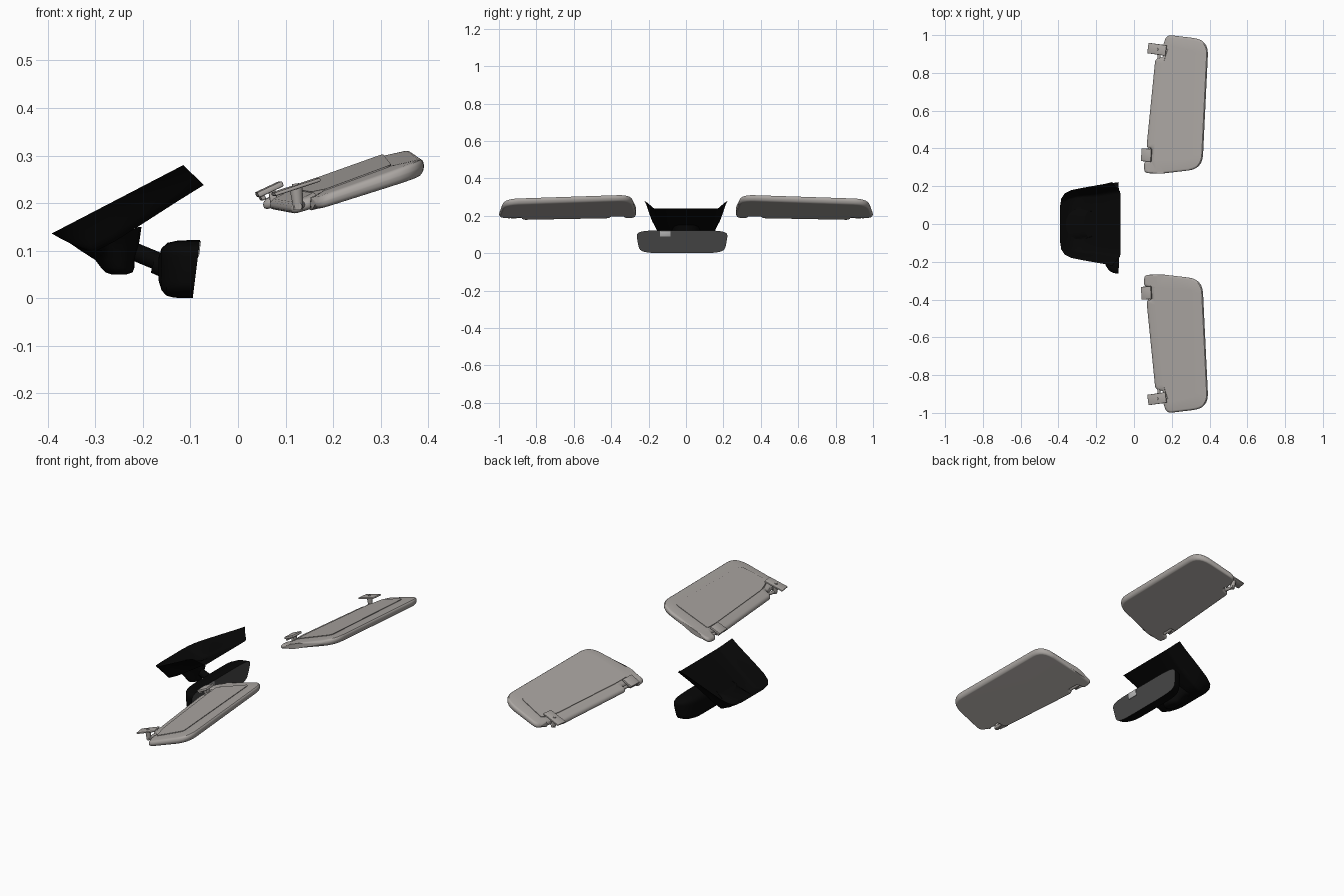
import bpy, bmesh, math
from mathutils import Vector, Matrix

if "Cube" in bpy.data.objects:
    bpy.data.objects.remove(bpy.data.objects["Cube"])


def material(name, r, g, b):
    m = bpy.data.materials.new(name)
    m.diffuse_color = (r, g, b, 1)
    m.use_nodes = True
    m.node_tree.nodes["Principled BSDF"].inputs["Base Color"].default_value = m.diffuse_color
    return m


GREY = material("warm_grey", 0.40, 0.375, 0.355)
BLACK = material("black_plastic", 0.002, 0.002, 0.002)
GLASS = material("mirror_dark_grey", 0.062, 0.062, 0.062)
WHITE = material("sensor_light_grey", 0.48, 0.48, 0.48)


def finish(bm, name, *mats, angle=40):
    bmesh.ops.recalc_face_normals(bm, faces=bm.faces)
    me = bpy.data.meshes.new(name)
    bm.to_mesh(me)
    bm.free()
    ob = bpy.data.objects.new(name, me)
    bpy.context.collection.objects.link(ob)
    for m in mats:
        me.materials.append(m)
    bpy.ops.object.select_all(action='DESELECT')
    bpy.context.view_layer.objects.active = ob
    ob.select_set(True)
    bpy.ops.object.shade_smooth_by_angle(angle=math.radians(angle))
    return ob


def loft(rings, closed=True, caps=True):
    bm = bmesh.new()
    rows = [[bm.verts.new(p) for p in r] for r in rings]
    n = len(rows[0])
    for a, b in zip(rows, rows[1:]):
        for i in range(n if closed else n - 1):
            j = (i + 1) % n
            bm.faces.new((a[i], a[j], b[j], b[i]))
    if caps:
        bm.faces.new(rows[0])
        bm.faces.new(rows[-1])
    return bm


def rod(name, a, b, r1, r2, mat):
    a, b = Vector(a), Vector(b)
    bm = bmesh.new()
    m = Matrix.Translation((a + b) / 2) @ (b - a).to_track_quat('Z', 'Y').to_matrix().to_4x4()
    bmesh.ops.create_cone(bm, cap_ends=True, segments=20, radius1=r1, radius2=r2,
                          depth=(b - a).length, matrix=m)
    finish(bm, name, mat)


def box(name, loc, size, tilt, yaw, mat, bevel=0.003):
    bm = bmesh.new()
    bmesh.ops.create_cube(bm, size=1)
    bmesh.ops.scale(bm, vec=size, verts=bm.verts)
    bmesh.ops.bevel(bm, geom=bm.edges[:], offset=bevel, segments=2, affect='EDGES', profile=0.5)
    m = (Matrix.Translation(loc) @ Matrix.Rotation(math.radians(yaw), 4, 'Z')
         @ Matrix.Rotation(math.radians(-tilt), 4, 'Y'))
    bm.transform(m)
    finish(bm, name, mat)


def rounded(points, steps=6):
    out = []
    n = len(points)
    for i, (x, y, r) in enumerate(points):
        p = Vector((x, y))
        a, b = (Vector(points[k][:2]) for k in (i - 1, (i + 1) % n))
        a = p + (a - p).normalized() * r
        b = p + (b - p).normalized() * r
        for k in range(steps + 1):
            t = k / steps
            out.append(a * (1 - t) ** 2 + p * 2 * t * (1 - t) + b * t * t)
    return out


# sun visors: bevelled slab whose border slopes up to a flat panel, laid on a sloping plane
T = 0.03
RIM = 0.025
VISOR = [(.055, .270, .02), (.14, .266, .02), (.362, .292, .075), (.395, .975, .08),
         (.172, 1.002, .03), (.15, .93, .015), (.155, .885, .01), (.113, .875, .02),
         (.066, .405, .016), (.092, .40, .006), (.088, .335, .008), (.052, .33, .02)]
PANEL = [(.108, .335, .01), (.305, .345, .02), (.322, .915, .02), (.185, .945, .01),
         (.155, .85, .01), (.112, .42, .01)]


def visor(name, side):
    bm = bmesh.new()
    face = bm.faces.new([bm.verts.new((p.x, p.y, 0)) for p in rounded(VISOR)])
    ext = bmesh.ops.extrude_face_region(bm, geom=[face])
    for v in ext["geom"]:
        if isinstance(v, bmesh.types.BMVert):
            v.co.z = RIM
    rim = [e for e in bm.edges if abs(e.verts[0].co.z - e.verts[1].co.z) < 1e-6]
    bmesh.ops.bevel(bm, geom=rim, offset=0.0115, segments=4, affect='EDGES', profile=0.5)
    # replace the top by a sloping border and a raised panel
    top = max(bm.faces, key=lambda f: (len(f.verts), f.calc_center_median().z))
    outer = list(top.edges)
    bmesh.ops.delete(bm, geom=[top], context='FACES_ONLY')
    panel = bm.faces.new([bm.verts.new((p.x, p.y, T)) for p in rounded(PANEL)])
    inner = list(panel.edges)
    bmesh.ops.triangle_fill(bm, edges=outer + inner, use_beauty=True, normal=(0, 0, 1))
    if not any(f is not panel and abs(f.calc_center_median().z - T) < 1e-5 for f in bm.faces):
        pass
    for v in bm.verts:
        x, y, z = v.co
        base = 0.178 + 0.31 * (x - 0.12) - 0.05 * (y - 0.86)
        v.co = (x, y * side, base + z / T * (0.028 + 0.045 * (x - 0.06)))
    bmesh.ops.recalc_face_normals(bm, faces=bm.faces)
    ob = finish(bm, name, GREY, angle=30)
    wn = ob.modifiers.new("flat_faces", 'WEIGHTED_NORMAL')
    wn.keep_sharp = True


def panel_plate(name, side):
    bm = bmesh.new()
    pts = rounded(PANEL)
    rings = [[(p.x, p.y, z) for p in pts] for z in (T - .002, T + .0025)]
    bm = loft(rings)
    for v in bm.verts:
        x, y, z = v.co
        base = 0.178 + 0.31 * (x - 0.12) - 0.05 * (y - 0.86)
        v.co = (x, y * side, base + z / T * (0.028 + 0.045 * (x - 0.06)))
    finish(bm, name, GREY, angle=30)


for side, tag in ((1, "left"), (-1, "right")):
    visor("visor_" + tag, side)
    panel_plate("visor_panel_" + tag, side)
    # outer pivot bracket
    box("pivot_plate_" + tag, (.122, .925 * side, .234), (.102, .056, .008), 18, -8 * side, GREY)
    rod("pivot_stalk_" + tag, (.127, .925 * side, .186), (.122, .925 * side, .234), .010, .014, GREY)
    rod("pivot_rod_" + tag, (.127, .935 * side, .193), (.137, .84 * side, .199), .008, .008, GREY)
    rod("pivot_screw_" + tag, (.122, .925 * side, .234), (.121, .925 * side, .241), .008, .007, GREY)
    # inner clip: plate on a stem holding a pin
    box("clip_plate_" + tag, (.066, .365 * side, .229), (.058, .068, .012), 25, -4 * side, GREY)
    box("clip_hook_" + tag, (.050, .365 * side, .214), (.010, .060, .016), 25, -4 * side, GREY)
    box("clip_stem_" + tag, (.074, .365 * side, .212), (.016, .03, .030), 10, 0, GREY)
    rod("clip_pin_" + tag, (.080, .325 * side, .203), (.081, .412 * side, .203), .008, .008, GREY)

# windscreen housing: open scoop; stations = rim x, rim half width, floor x, floor z, floor half width
STATIONS = [(-.392, .09, -.392, .136, .085), (-.385, .135, -.376, .127, .115),
            (-.366, .163, -.345, .111, .133),
            (-.33, .180, -.305, .096, .145), (-.28, .19, -.26, .119, .15),
            (-.225, .2, -.2, .157, .153), (-.16, .211, -.13, .202, .162),
            (-.115, .222, -.072, .238, .172)]
SECTION = [(0, 0), (.25, .2), (.46, .4), (.65, .6), (.82, .79), (.95, .91), (1.08, .97), (1.25, 1)]
rings = []
for rx, rw, fx, fz, fw in STATIONS:
    rz = 0.137 + 0.52 * (rx + 0.39)
    half = [(rx + (fx - rx) * d, rw + (fw - rw) * k, rz + (fz - rz) * d) for k, d in SECTION]
    half += [(fx, fw * .5, fz), (fx, 0, fz)]
    rings.append(half + [(x, -y, z) for x, y, z in half[-2::-1]])
finish(loft(rings, closed=False, caps=False), "windscreen_housing", BLACK, angle=75)

# mount pod, trimmed to the housing floor: z, centre x, radius x, radius y
POD = [(.05, -.25, .016, .03), (.054, -.25, .028, .045), (.064, -.253, .035, .053),
       (.08, -.259, .041, .06), (.1, -.271, .060, .072), (.122, -.284, .077, .082),
       (.15, -.234, .031, .07)]
N = 32


def floor_z(x):
    return max(.136 - .46 * (x + .392), .096 + .58 * (x + .305)) - .001


rings = []
for z, xc, rx, ry in POD:
    ring = []
    for i in range(N):
        a = 2 * math.pi * i / N
        x = xc + rx * math.cos(a)
        ring.append((x, ry * math.sin(a), min(z, floor_z(x))))
    rings.append(ring)
finish(loft(rings, caps=False), "mount_pod", BLACK, angle=60)
bm = bmesh.new()
bm.faces.new([bm.verts.new(p) for p in rings[0]])
finish(bm, "mount_pod_base", BLACK)

# arm and collar
rod("mirror_arm", (-.235, 0, .105), (-.16, 0, .074), .019, .019, BLACK)
rod("arm_collar", (-.178, 0, .075), (-.150, 0, .068), .022, .027, BLACK)


# rear-view mirror: rounded rings lofted in x, flat tilted glass facing +x
def mirror_ring(x, s, ys, tilt):
    ring = []
    for i in range(64):
        a = 2 * math.pi * i / 64
        c, d = math.cos(a), math.sin(a)
        y = math.copysign(abs(c) ** .36, c)
        z = math.copysign(abs(d) ** .36, d)
        zz = .061 + .061 * z * s
        ring.append((x + tilt * (zz - .122), -.021 + y * .249 * ys * (1 - .045 * (1 - z)), zz))
    return ring


body = [mirror_ring(*r) for r in ((-.08, 1, 1, .125), (-.105, 1, .985, .1), (-.128, .98, .94, .06),
                                  (-.148, .91, .83, .03), (-.161, .72, .63, 0), (-.167, .4, .35, 0))]
bm = loft(body)
for f in bm.faces:
    if len(f.verts) > 4 and f.calc_center_median().x > -.1:
        f.material_index = 1
finish(bm, "rear_view_mirror", BLACK, GLASS)

# small sensor window on the glass
box("mirror_sensor", (-.0815, -.11, .104), (.003, .056, .032), -7, 0, WHITE, .0008)
